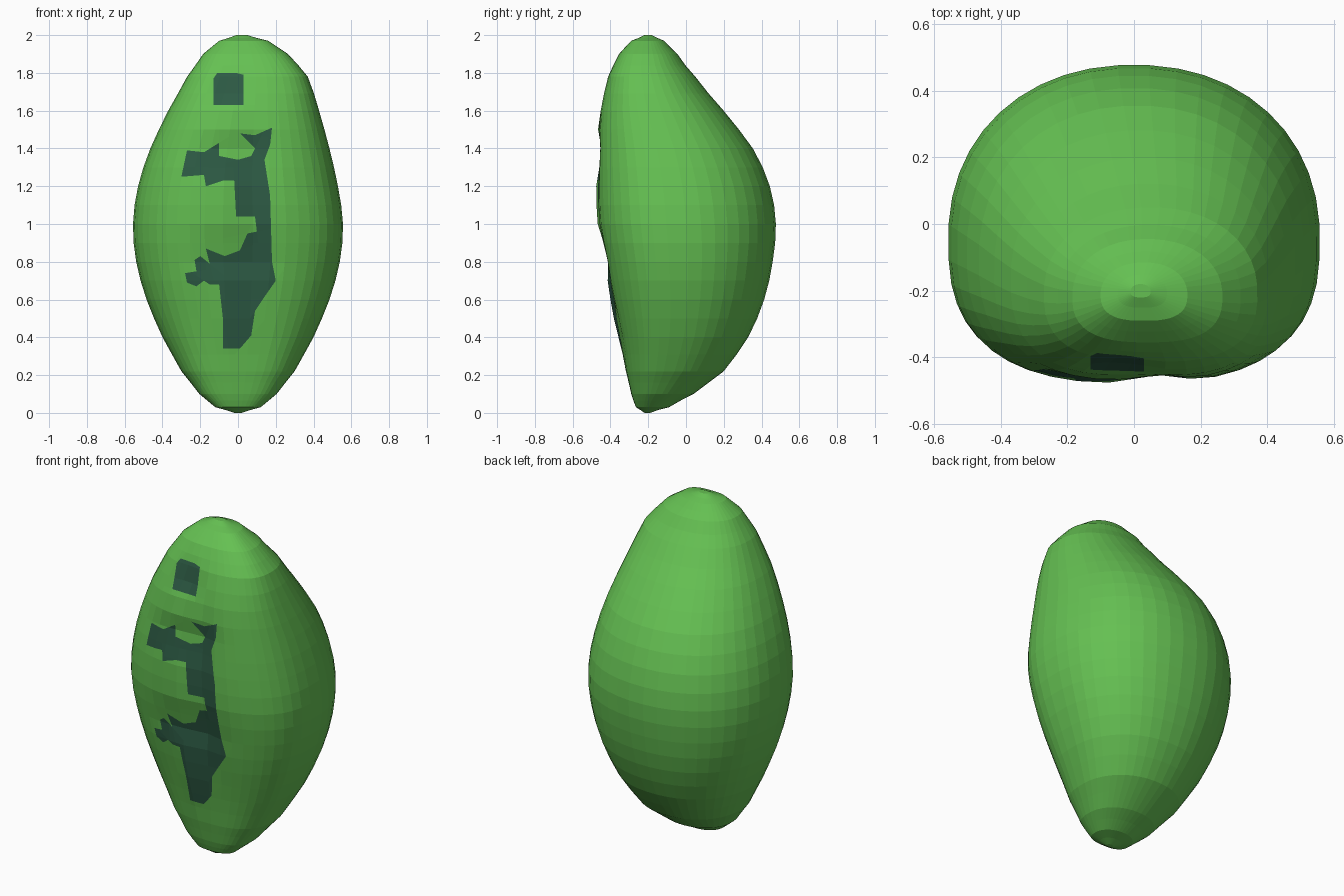
import bpy, bmesh, math
from mathutils import Vector
from mathutils.geometry import intersect_point_tri_2d, tessellate_polygon

if "Cube" in bpy.data.objects:
    bpy.data.objects.remove(bpy.data.objects["Cube"])

# Profile rows: height, half width, front y, back y, sideways shift
ROWS = [(0.00, 0.02, -0.22, -0.19, 0), (0.03, 0.12, -0.265, -0.09, 0), (0.10, 0.205, -0.29, 0.04, 0),
        (0.22, 0.30, -0.318, 0.20, 0), (0.40, 0.40, -0.35, 0.33, 0), (0.60, 0.485, -0.395, 0.415, 0),
        (0.80, 0.54, -0.435, 0.46, 0), (1.00, 0.557, -0.47, 0.477, 0), (1.20, 0.53, -0.478, 0.445, 0),
        (1.40, 0.475, -0.475, 0.355, 0.01), (1.60, 0.40, -0.46, 0.20, 0.03), (1.78, 0.32, -0.415, 0.05, 0.05),
        (1.90, 0.225, -0.355, -0.045, 0.04), (1.97, 0.13, -0.29, -0.115, 0.03), (2.00, 0.03, -0.22, -0.18, 0.02)]
SEGMENTS = 44

# Outlines of the dark patches on the front, as x, z in hundredths
SQUARE = [(-13, 163), (3, 163), (3, 179), (-1, 180), (-11, 180), (-13, 177)]
LONG_MARK = [(-30, 125), (-27, 139), (-18, 138), (-10, 143), (-10, 136), (0, 134), (7, 136), (9, 140),
             (1, 148), (9, 147), (18, 151), (17, 142), (14, 134), (17, 115), (18, 80), (20, 70), (13, 60),
             (9, 54), (7, 41), (1, 34), (-8, 34), (-8, 50), (-10, 68), (-15, 68), (-18, 70), (-22, 67),
             (-27, 69), (-28, 74), (-22, 75), (-23, 81), (-20, 83), (-15, 79), (-17, 87), (-7, 83), (1, 86),
             (5, 95), (10, 96), (9, 104), (-1, 104), (-2, 123), (-8, 123), (-17, 120), (-18, 126)]
PATCHES = [[Vector((x / 100, z / 100)) for x, z in p] for p in (SQUARE, LONG_MARK)]


def material(name, color):
    m = bpy.data.materials.new(name)
    m.diffuse_color = (*color, 1)
    m.use_nodes = True
    m.node_tree.nodes["Principled BSDF"].inputs["Base Color"].default_value = m.diffuse_color
    return m


def midway(i):
    """Smooth row halfway between rows i and i + 1."""
    a, b, c, d = (ROWS[min(max(k, 0), len(ROWS) - 1)] for k in (i - 1, i, i + 1, i + 2))
    return [0.5 * (q + r) * 1.0 + (0.0625 * (q + r - p - s) if n else 0)
            for n, (p, q, r, s) in enumerate(zip(a, b, c, d))]


def dent(x, z):
    """Inward depth of the shallow folds on the front."""
    depth = 0.025 * math.exp(-((x - 0.07) / 0.09) ** 2) * math.exp(-((z - 1.0) / 0.6) ** 4)
    for cx, cz, w, h, d in ((-0.05, 1.36, 0.2, 0.07, 0.035), (-0.04, 0.84, 0.2, 0.07, 0.035),
                            (-0.05, 1.71, 0.09, 0.09, 0.025), (0.0, 0.5, 0.09, 0.16, -0.02)):
        depth += d * math.exp(-((x - cx) / w) ** 2 - ((z - cz) / h) ** 2)
    return depth


def ring(bm, row):
    z, half, front, back, shift = row
    mid = front + 0.45 * (back - front)
    verts = []
    for i in range(SEGMENTS):
        a = math.tau * (i + 0.5) / SEGMENTS
        c, s = math.cos(a), math.sin(a)
        e = 2 / (2.7 if s < 0 else 2.15)
        x = shift + half * math.copysign(abs(c) ** e, c)
        y = mid + (back - mid if s > 0 else mid - front) * math.copysign(abs(s) ** e, s)
        if s < 0:
            y += dent(x, z) * s * s
        verts.append(bm.verts.new((x, y, z)))
    return verts


def cut_outline(bm, outline):
    """Slice the front faces along every edge of an outline seen from the front."""
    for p, q in zip(outline, outline[1:] + outline[:1]):
        lo = [min(p[k], q[k]) - 1e-4 for k in (0, 1)]
        hi = [max(p[k], q[k]) + 1e-4 for k in (0, 1)]
        faces = []
        for f in bm.faces:
            xs, zs = [v.co.x for v in f.verts], [v.co.z for v in f.verts]
            if (f.calc_center_median().y < -0.25 and max(xs) > lo[0] and min(xs) < hi[0]
                    and max(zs) > lo[1] and min(zs) < hi[1]):
                faces.append(f)
        geom = list({g for f in faces for g in (*f.verts, *f.edges)}) + faces
        d = q - p
        bmesh.ops.bisect_plane(bm, geom=geom, dist=1e-5, plane_co=(p.x, 0, p.y), plane_no=(-d.y, 0, d.x))


def inside(pt, outline):
    hit = False
    for p, q in zip(outline, outline[1:] + outline[:1]):
        if (p.y > pt.y) != (q.y > pt.y) and pt.x < p.x + (pt.y - p.y) * (q.x - p.x) / (q.y - p.y):
            hit = not hit
    return hit


# Rounded body lofted through the rings
bm = bmesh.new()
rows = []
for i, r in enumerate(ROWS):
    rows.append(r)
    if i < len(ROWS) - 1:
        rows.append(midway(i))
rings = [ring(bm, r) for r in rows]
for a, b in zip(rings, rings[1:]):
    for i in range(SEGMENTS):
        j = (i + 1) % SEGMENTS
        bm.faces.new((a[i], a[j], b[j], b[i]))
bm.faces.new(rings[0][::-1])
bm.faces.new(rings[-1])

# Dark patches cut into the front
for outline in PATCHES:
    cut_outline(bm, outline)
bmesh.ops.recalc_face_normals(bm, faces=bm.faces)
for f in bm.faces:
    c = f.calc_center_median()
    if c.y < -0.2 and any(inside(Vector((c.x, c.z)), o) for o in PATCHES):
        f.material_index = 1

mesh = bpy.data.meshes.new("seed_body")
bm.to_mesh(mesh)
bm.free()
mesh.materials.append(material("leaf green", (0.13, 0.53, 0.085)))
mesh.materials.append(material("dark teal", (0.027, 0.107, 0.06)))
body = bpy.data.objects.new("seed_body", mesh)
bpy.context.collection.objects.link(body)
